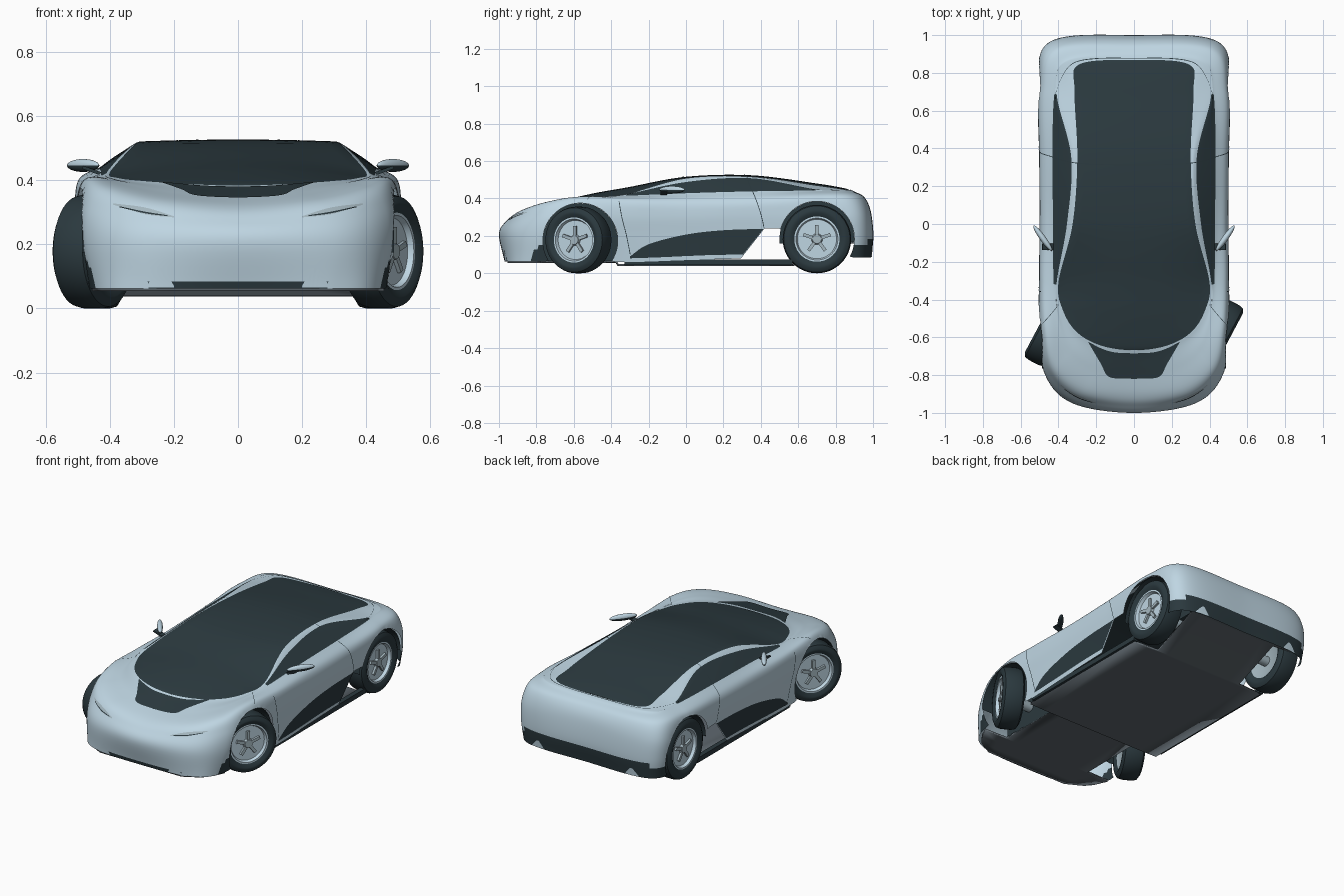
import bpy, bmesh, math
from mathutils import Vector, Matrix
from mathutils.bvhtree import BVHTree

if "Cube" in bpy.data.objects:
    bpy.data.objects.remove(bpy.data.objects["Cube"])


def material(name, r, g, b):
    m = bpy.data.materials.new(name)
    m.use_nodes = True
    m.diffuse_color = (r, g, b, 1)
    m.node_tree.nodes["Principled BSDF"].inputs["Base Color"].default_value = (r, g, b, 1)
    return m


SILVER = material("silver paint", .52, .67, .765)
GLASS = material("dark glass", .025, .043, .051)
TRIM = material("black trim", .024, .041, .049)
RUBBER = material("tyre rubber", .024, .041, .049)
FLOOR = material("floor grey", .115, .140, .160)
RIM = material("rim grey", .38, .48, .53)


def finish(name, bm, *mats, angle=35):
    mesh = bpy.data.meshes.new(name)
    bm.to_mesh(mesh)
    bm.free()
    ob = bpy.data.objects.new(name, mesh)
    bpy.context.collection.objects.link(ob)
    for m in mats:
        mesh.materials.append(m)
    bpy.ops.object.select_all(action='DESELECT')
    ob.select_set(True)
    bpy.context.view_layer.objects.active = ob
    bpy.ops.object.shade_smooth_by_angle(angle=math.radians(angle))
    return ob


def spline(pts, t, mirror_ends=False):
    """Point at t (0 to len-1) on a smooth curve through pts."""
    i = min(int(t), len(pts) - 2)
    u = t - i
    flip = Matrix.Diagonal((-1, 1, 1))
    end = (lambda a, b: flip @ b) if mirror_ends else (lambda a, b: 2 * a - b)
    p1, p2 = pts[i], pts[i + 1]
    p0 = pts[i - 1] if i else end(p1, p2)
    p3 = pts[i + 2] if i + 2 < len(pts) else end(p2, p1)
    return p1 + .5 * u * (p2 - p0 + u * (2 * p0 - 5 * p1 + 4 * p2 - p3 + u * (3 * (p1 - p2) + p3 - p0)))


def vecs(*pts):
    return [Vector(p).to_3d() for p in pts]


def grid_faces(bm, rows):
    """Quads between neighbouring rows; yields row, column, face."""
    vs = [[bm.verts.new(p) for p in r] for r in rows]
    for i in range(len(vs) - 1):
        for j in range(len(vs[i]) - 1):
            yield i, j, bm.faces.new((vs[i][j], vs[i + 1][j], vs[i + 1][j + 1], vs[i][j + 1]))


# Body rails, each running from the nose centre along the side to the tail centre
bottom = vecs((0, -.97, .062), (.3, -.95, .062), (.44, -.84, .062), (.475, -.57, .065), (.482, -.3, .06),
              (.485, 0, .07), (.485, .35, .08), (.485, .7, .08), (.43, .96, .085), (0, .985, .085))
waist = vecs((0, -1, .21), (.32, -.95, .21), (.47, -.8, .21), (.495, -.57, .21), (.495, -.3, .2),
             (.493, 0, .2), (.495, .35, .21), (.5, .7, .21), (.445, .965, .2), (0, 1, .2))
flank = vecs((0, -.96, .28), (.3, -.92, .29), (.46, -.78, .31), (.502, -.57, .32), (.503, -.3, .31),
             (.5, 0, .31), (.502, .35, .32), (.505, .7, .32), (.445, .955, .32), (0, .985, .335))
shoulder = vecs((0, -.9, .32), (.26, -.88, .337), (.42, -.76, .375), (.472, -.57, .403), (.488, -.3, .39),
                (.486, 0, .385), (.49, .35, .39), (.49, .7, .408), (.415, .925, .408), (0, .952, .405))
belt = vecs((0, -.78, .352), (.2, -.77, .362), (.34, -.68, .387), (.4, -.55, .405), (.425, -.33, .414),
            (.428, 0, .428), (.432, .35, .438), (.42, .7, .442), (.36, .875, .438), (0, .905, .434))
window_top = vecs((0, -.7, .372), (.18, -.68, .38), (.31, -.61, .392), (.385, -.5, .404), (.411, -.33, .42),
                  (.355, 0, .488), (.332, .35, .508), (.41, .7, .448), (.34, .865, .445), (0, .885, .442))
glass_edge = vecs((0, -.668, .383), (.17, -.645, .389), (.3, -.575, .398), (.375, -.46, .407), (.4, -.31, .424),
                  (.325, 0, .508), (.3, .35, .517), (.315, .7, .469), (.29, .845, .449), (0, .868, .447))
crown = [Vector((c, 0, 0)) for c in (0, .004, .012, .027, .036, .008, .007, .011, .006, 0)]
rails = [bottom, waist, flank, shoulder, belt, window_top, glass_edge]
ALONG, ACROSS, CANOPY = 22, 7, 8


def section(t):
    knots = [spline(r, t, True) for r in rails]
    pts = [spline(knots, j / ACROSS) for j in range(6 * ACROSS + 1)]
    rise = spline(crown, t).x
    for j in range(1, CANOPY + 1):
        s = 1 - j / CANOPY
        pts.append(Vector((knots[-1].x * s, knots[-1].y, knots[-1].z + rise * (1 - s * s))))
    return pts


def body_colour(t, j):
    band = j // ACROSS
    if band >= 6 or (band == 4 and 4.05 < t < 6.95):
        return 1
    tail = j < (6 if t > 8.05 else 4) and t > 7.5
    corner = 2.05 < t < 2.8 and j < min(4, (t - 1.9) * 12)
    lip = t < .9 and j < 1
    return 2 if tail or corner or lip else 0


body = bmesh.new()
half = [section(i / ALONG) for i in range(9 * ALONG + 1)]
for side in (1, -1):
    rows = [[Vector((side * p.x, p.y, p.z)) for p in r] for r in half]
    for i, j, f in grid_faces(body, rows):
        f.material_index = body_colour((i + .5) / ALONG, j)
bmesh.ops.remove_doubles(body, verts=body.verts, dist=.0001)

# Side opening ahead of the rear wheels, cut along a slanted and a level line
slant = Vector((0, .14, -.11))
foot = Vector((0, .31, .1))
for point, normal in ((foot, slant), (Vector((0, 0, .24)), Vector((0, 0, 1)))):
    near = [f for f in body.faces if .2 < f.calc_center_median().y < .6 and f.calc_center_median().z < .32]
    geom = near + list({e for f in near for e in f.edges}) + list({v for f in near for v in f.verts})
    bmesh.ops.bisect_plane(body, geom=geom, plane_co=point, plane_no=normal)
gone = []
for f in body.faces:
    c = f.calc_center_median()
    if c.z < .24 and c.y < .6 and (c - foot).dot(slant) > 0:
        gone.append(f)
bmesh.ops.delete(body, geom=gone, context='FACES')

# Wheel arches
arches = ((-.565, .175, .2), (.7, .185, .2))
for ay, az, ar in arches:
    centre = Vector((ay, az))
    gone = [f for f in body.faces if abs(f.calc_center_median().x) > .3
            and (f.calc_center_median().yz - centre).length < ar]
    bmesh.ops.delete(body, geom=gone, context='FACES')
    for v in body.verts:
        d = v.co.yz - centre
        if v.is_boundary and abs(v.co.x) > .3 and ar - .03 < d.length < ar + .014:
            v.co.yz = centre + d.normalized() * ar
bmesh.ops.recalc_face_normals(body, faces=body.faces)
if sum(f.normal.z for f in body.faces if f.material_index == 1) < 0:
    bmesh.ops.reverse_faces(body, faces=body.faces)
surface = BVHTree.FromBMesh(body)
finish("body_shell", body, SILVER, GLASS, TRIM, angle=40)


def project(u, v, axis, lift):
    """Drop a point on the body from the side, front, back or top."""
    start, ray, guess = {'side': ((2, u, v), (-1, 0, 0), (.485, u, v)),
                         'front': ((u, -2, v), (0, 1, 0), (u, -.97, v)),
                         'back': ((u, 2, v), (0, -1, 0), (u, .98, v)),
                         'top': ((u, v, 2), (0, 0, -1), (u, v, .4))}[axis]
    hit = surface.ray_cast(Vector(start), Vector(ray))[0]
    if hit is None:
        hit = surface.find_nearest(Vector(guess))[0]
    return hit - Vector(ray) * lift


def plate(name, axis, edge_a, edge_b, mat, lift=.004, n=24, m=8):
    """Thin mirrored plate lying on the body between two curves."""
    a, b = vecs(*edge_a), vecs(*edge_b)
    bm = bmesh.new()
    rows = []
    for i in range(n + 1):
        t = i / n * (len(a) - 1)
        p, q = spline(a, t), spline(b, t)
        rows.append([project(*p.lerp(q, k / m).xy, axis, lift) for k in range(m + 1)])
    for side in (1, -1):
        list(grid_faces(bm, [[Vector((p.x * side, p.y, p.z)) for p in r] for r in rows]))
    bmesh.ops.remove_doubles(bm, verts=bm.verts, dist=.0001)
    bmesh.ops.recalc_face_normals(bm, faces=bm.faces)
    return finish(name, bm, mat)


def seam(name, axis, pts, width=.004):
    shift = (0, width) if axis == 'top' else (width, 0)
    plate(name, axis, pts, [(p[0] + shift[0], p[1] + shift[1]) for p in pts], TRIM, .002, 30, 1)


def fin(name, axis, inner, low, high):
    """Small tapered bumper fin."""
    xs = (inner, inner + .03, inner + .05, inner + .085)
    plate(name, axis, list(zip(xs, (low + .005, high, high, low + .005))), [(x, low) for x in xs], SILVER)


plate("bonnet_vent", 'top', [(0, -.82), (.13, -.81), (.175, -.74), (.24, -.63)],
      [(0, -.685), (.1, -.68), (.17, -.66), (.24, -.625)], GLASS)
plate("side_intake", 'side', [(-.3, .09), (-.2, .155), (0, .207), (.2, .23), (.415, .238)],
      [(-.3, .08), (-.15, .085), (0, .092), (.15, .098), (.305, .1)], TRIM)
plate("headlight", 'front', [(.2, .288), (.29, .315), (.39, .328)], [(.2, .284), (.29, .294), (.39, .324)], RIM)
plate("headlight_slit", 'front', [(.22, .291), (.29, .302), (.37, .319)], [(.22, .288), (.29, .297), (.37, .316)],
      TRIM, .006, 16, 1)
fin("front_lip_fin", 'front', .2, .066, .12)
fin("rear_bumper_fin", 'back', .28, .088, .13)
seam("door_front_seam", 'side', [(-.36, .385), (-.345, .3), (-.32, .2), (-.3, .1)])
seam("door_rear_seam", 'side', [(.33, .49), (.37, .4), (.4, .31), (.415, .245)])
seam("roof_seam", 'top', [(0, .31), (.15, .312), (.3, .32), (.42, .345)])
seam("windscreen_seam", 'top', [(0, -.02), (.15, -.01), (.28, .02), (.31, .07)])
seam("fender_seam", 'top', [(.4, -.43), (.44, -.48), (.485, -.53)])
seam("rear_deck_seam", 'top', [(0, .876), (.2, .874), (.32, .85), (.38, .78), (.415, .69)])

# Floor pan, waisted at the wheels and rising to the tail
outline = [(-.955, .28), (-.9, .38), (-.84, .425), (-.775, .455), (-.77, .3), (-.37, .3), (-.36, .465), (.56, .465),
           (.57, .3), (.87, .3), (.89, .44), (.96, .42)]
floor = bmesh.new()
rows = []
for y, w in outline:
    z = .066 if y < -.36 else .05 + max(0, min(y - .57, .3)) * .4
    rows.append([(w * k / 4, y, z) for k in range(-4, 5)])
list(grid_faces(floor, rows))
bmesh.ops.recalc_face_normals(floor, faces=floor.faces)
finish("floor_pan", floor, FLOOR).modifiers.new("thickness", 'SOLIDIFY').thickness = .012


def box(name, size, matrix, mat):
    bm = bmesh.new()
    bmesh.ops.create_cube(bm, size=1, matrix=matrix @ Matrix.Diagonal((*size, 1)))
    return finish(name, bm, mat)


def lathe(bm, profile, index=0, steps=48):
    """Turn (axle position, radius) points around the x axis."""
    rows = [[(a, r * math.cos(k * math.tau / steps), r * math.sin(k * math.tau / steps))
             for k in range(steps + 1)] for a, r in profile]
    for _, _, f in grid_faces(bm, rows):
        f.material_index = index


def wheel(name, side, x, y, r, turn):
    place = Matrix.Translation((side * x, y, r)) @ Matrix.Rotation(math.radians(turn), 4, 'Z') \
        @ Matrix.Diagonal((side, 1, 1, 1))
    bm = bmesh.new()
    lathe(bm, [(-.05, .118), (-.064, .14), (-.064, r - .025), (-.052, r - .006), (-.03, r), (.03, r),
               (.052, r - .006), (.064, r - .025), (.064, .14), (.05, .118)])
    lathe(bm, [(-.05, .12), (-.04, .1), (-.03, 0)], 1)
    lathe(bm, [(.052, .122), (.052, .112), (.034, .105), (.034, 0)], 2)
    lathe(bm, [(.034, .03), (.05, .024), (.05, 0)], 1, 20)
    # Five-pointed star of spokes
    for k in range(5):
        spoke = Matrix.Rotation(k * math.tau / 5, 4, 'X') @ Matrix.Translation((.04, 0, .046))
        made = bmesh.ops.create_cube(bm, size=1, matrix=spoke @ Matrix.Diagonal((.014, .018, .06, 1)))
        for f in {f for v in made["verts"] for f in v.link_faces}:
            f.material_index = 1
    bmesh.ops.remove_doubles(bm, verts=bm.verts, dist=.0001)
    bm.transform(place)
    bmesh.ops.recalc_face_normals(bm, faces=bm.faces)
    finish(name, bm, RUBBER, RIM, SILVER)


for side, word in ((1, "left"), (-1, "right")):
    wheel("front_wheel_" + word, side, .45, -.575, .178, -28)
    wheel("rear_wheel_" + word, side, .43, .7, .183, 0)
    # Arch liners with inner walls, and axle tubes
    for (ay, az, ar), end, low in zip(arches, ("front", "rear"), (.06, .16)):
        bm = bmesh.new()
        arc = [(ay + ar * math.cos(math.pi * k / 24), az + ar * math.sin(math.pi * k / 24)) for k in range(25)]
        rows = [[(side * x, y, z) for y, z in arc] for x in (.486, .3)]
        list(grid_faces(bm, rows + [[(side * .3, y, low) for y, z in arc]]))
        finish(f"{end}_arch_liner_{word}", bm, TRIM)
        bm = bmesh.new()
        lathe(bm, [(.2, 0), (.2, .03), (.4, .03)], steps=20)
        bm.transform(Matrix.Translation((0, ay, .17)) @ Matrix.Diagonal((side, 1, 1, 1)))
        bmesh.ops.recalc_face_normals(bm, faces=bm.faces)
        finish(f"{end}_axle_{word}", bm, RIM)
    box("sill_" + word, (.03, .9, .03), Matrix.Translation((side * .465, .12, .06)), TRIM)
    # Door mirrors: silver upper shell, black underside and arm
    bm = bmesh.new()
    bmesh.ops.create_uvsphere(bm, u_segments=24, v_segments=14, radius=1)
    for f in bm.faces:
        f.material_index = int(f.calc_center_median().z < 0)
    bm.transform(Matrix.Translation((side * .483, -.075, .446)) @ Matrix.Rotation(side * math.radians(-36), 4, 'Z')
                 @ Matrix.Diagonal((.016, .083, .02, 1)))
    finish("mirror_" + word, bm, SILVER, TRIM, angle=60)
    arm = Matrix.Translation((side * .45, -.12, .428)) @ Matrix.Rotation(side * math.radians(-20), 4, 'Y')
    box("mirror_arm_" + word, (.075, .035, .01), arm, TRIM)
